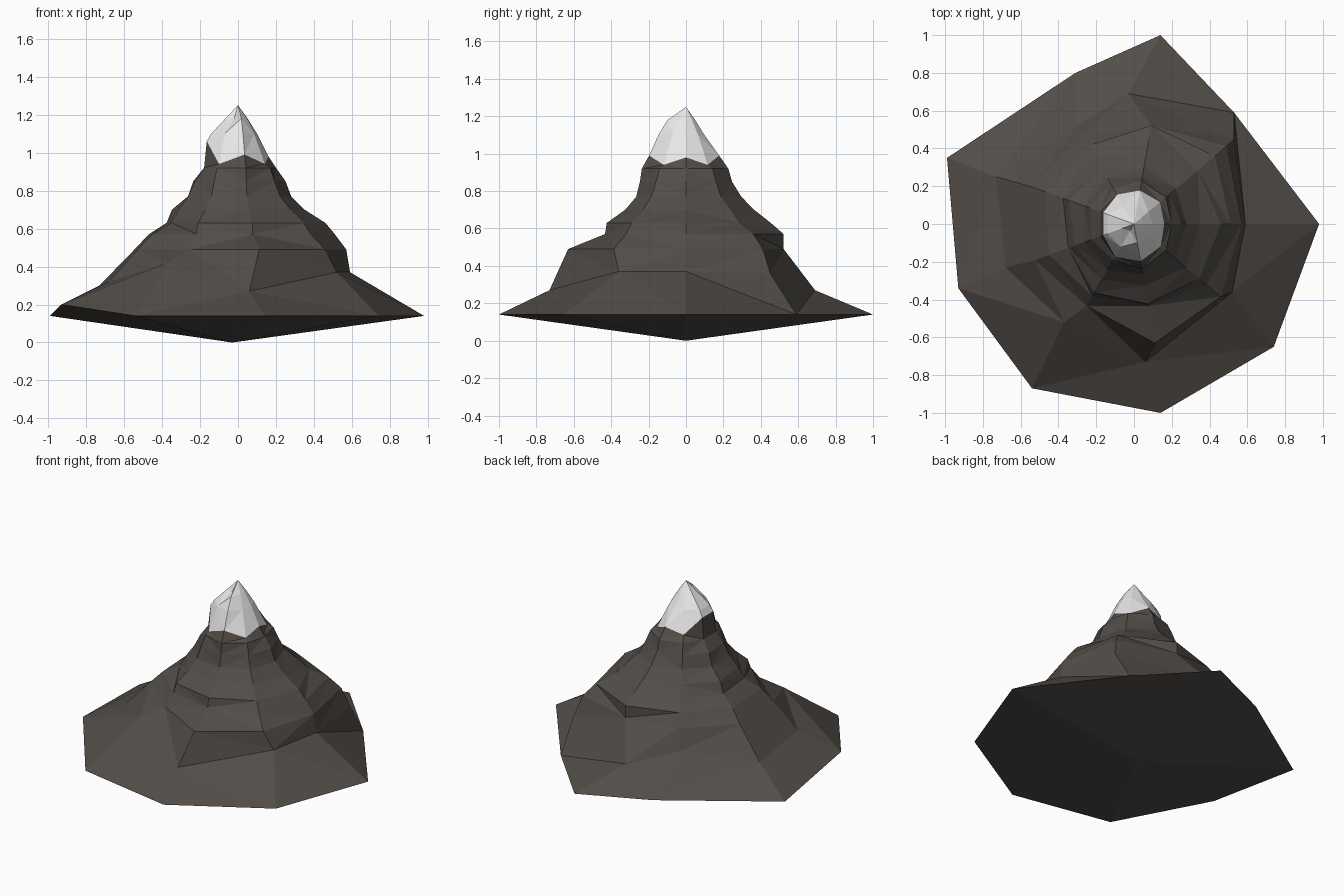
import bpy
import bmesh
from math import cos, sin, radians

SIDES = 9

# Remove the default cube only
cube = bpy.data.objects.get("Cube")
if cube:
    bpy.data.objects.remove(cube, do_unlink=True)


def make_material(name, colour):
    material = bpy.data.materials.new(name)
    material.use_nodes = True
    material.diffuse_color = colour
    shader = material.node_tree.nodes["Principled BSDF"]
    shader.inputs["Base Color"].default_value = colour
    shader.inputs["Roughness"].default_value = 0.9
    return material


def contour(heights, radii):
    """Closed contour around the peak; heights is one value or one per side."""
    if not isinstance(heights, list):
        heights = [heights] * SIDES
    step = radians(360 / SIDES)
    return [(r * cos(i * step), r * sin(i * step), z)
            for i, (r, z) in enumerate(zip(radii, heights))]


def loft(name, contours, material, top=None, bottom=None):
    """Join contours from low to high, with optional pointed ends."""
    bm = bmesh.new()
    rings = [[bm.verts.new(point) for point in ring] for ring in contours]
    for low, high in zip(rings, rings[1:]):
        for i in range(SIDES):
            j = (i + 1) % SIDES
            bm.faces.new((low[i], low[j], high[j], high[i]))
    for tip, ring in ((top, rings[-1]), (bottom, rings[0])):
        if tip:
            point = bm.verts.new(tip)
            for i in range(SIDES):
                bm.faces.new((ring[i], ring[(i + 1) % SIDES], point))
    bmesh.ops.triangulate(bm, faces=bm.faces[:], quad_method='SHORT_EDGE')
    bmesh.ops.recalc_face_normals(bm, faces=bm.faces[:])
    mesh = bpy.data.meshes.new(name)
    bm.to_mesh(mesh)
    bm.free()
    mesh.materials.append(material)
    part = bpy.data.objects.new(name, mesh)
    bpy.context.collection.objects.link(part)
    return part


rock = make_material("dark brown rock", (0.085, 0.074, 0.064, 1))
snow = make_material("white snow", (0.8, 0.8, 0.8, 1))

# Wide irregular foot of the mountain
foot = [(.98, 0, .14), (.53, .59, .14), (.14, 1, .14),
        (-.31, .8, .14), (-.99, .35, .14), (-.93, -.34, .2),
        (-.54, -.87, .14), (.14, -1, .14), (.74, -.65, .14)]

# Shoulder where the gentle foot turns into steep slopes
shoulder = [(.59, 0, .37), (.53, .45, .36), (-.03, .69, .27),
            (-.31, .51, .36), (-.73, .25, .3), (-.68, -.23, .32),
            (-.37, -.52, .42), (.06, -.73, .27), (.52, -.36, .37)]

# Stepped ledges up to the neck below the snow
ledges = [
    contour(.49, [.57, .64, .53, .54, .58, .56, .5, .64, .6]),
    contour(.57, [.51, .56, .53, .48, .5, .48, .44, .44, .5]),
    contour(.63, [.46, .44, .46, .4, .4, .37, .42, .43, .45]),
    contour(.7, [.35, .37, .37, .34, .37, .33, .34, .33, .36]),
    contour(.77, [.28, .29, .3, .28, .28, .28, .28, .27, .29]),
    contour(.85, [.25, .25, .25, .25, .25, .24, .25, .25, .25]),
    contour(.92, [.2, .22, .23, .22, .19, .19, .22, .24, .22]),
]

# Jagged snow line shared by the rock and the cap
snow_line = contour([.98, .94, .99, .96, 1.06, 1.06, .94, .99, .94],
                    [.16, .18, .18, .18, .175, .175, .2, .2, .185])

loft("mountain_rock", [foot, shoulder] + ledges + [snow_line], rock,
     bottom=(-.03, 0, 0))

# Faceted snow cap with a notch on the front left
cap = [
    snow_line,
    contour(1.1, [.1, .1, .1, .11, .15, .15, .14, .15, .11]),
    contour(1.18, [.05, .05, .05, .05, .07, .07, .04, .1, .06]),
]
loft("snow_cap", cap, snow, top=(0, 0, 1.25))
